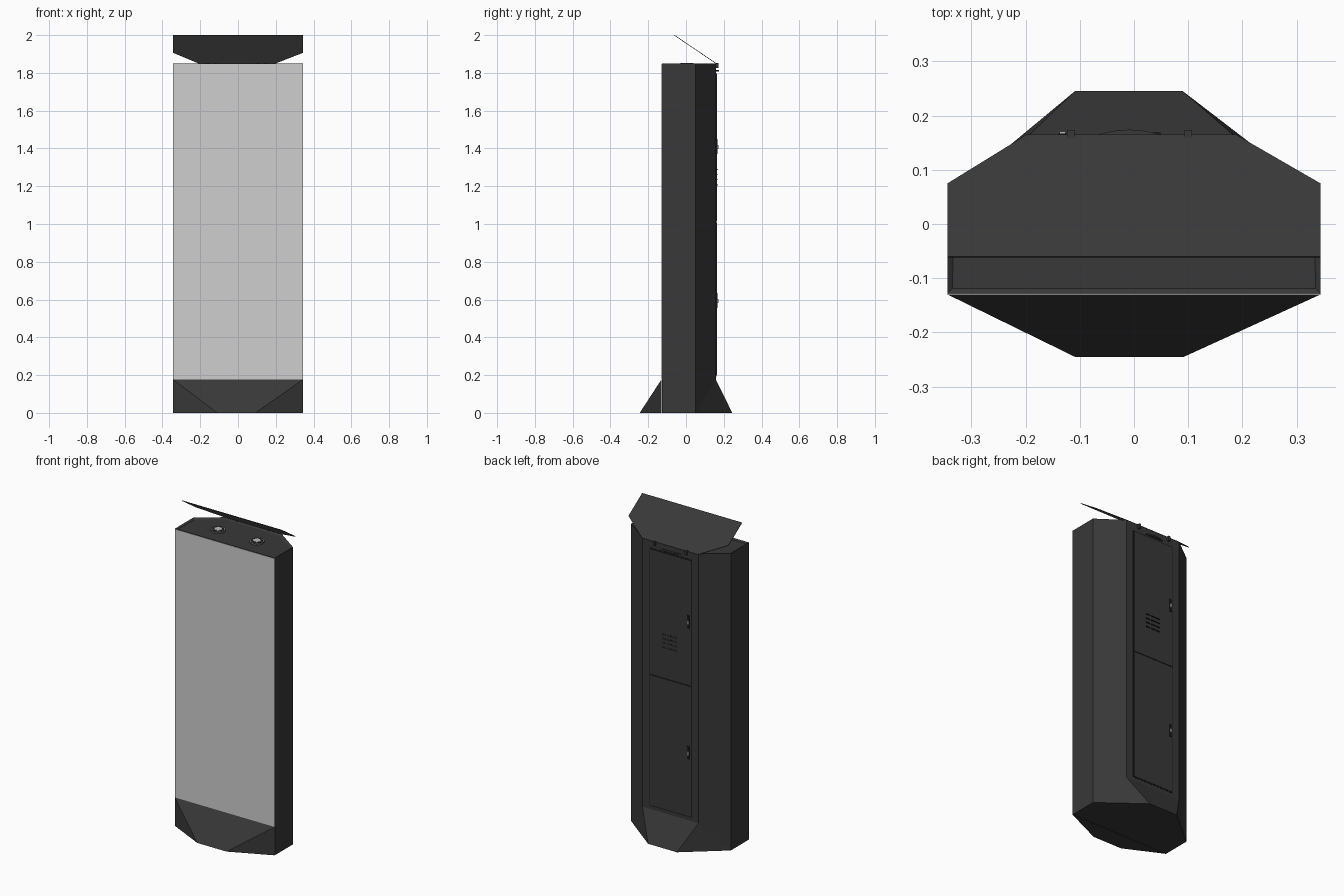
import bpy, bmesh, math
from mathutils import Vector

old = bpy.data.objects.get("Cube")
if old:
    bpy.data.objects.remove(old, do_unlink=True)


def material(name, value):
    m = bpy.data.materials.new(name)
    m.use_nodes = True
    color = (value, value, value, 1)
    m.diffuse_color = color
    m.node_tree.nodes["Principled BSDF"].inputs["Base Color"].default_value = color
    return m


CASE = material("charcoal_metal", 0.04)
SEAM = material("black_seam", 0.012)
SCREEN = material("light_grey_screen", 0.62)
UNDER = material("mid_grey_lining", 0.15)
STEEL = material("pale_steel", 0.5)


def finish(name, bm, *mats):
    bmesh.ops.recalc_face_normals(bm, faces=bm.faces)
    mesh = bpy.data.meshes.new(name)
    bm.to_mesh(mesh)
    bm.free()
    for m in mats:
        mesh.materials.append(m)
    ob = bpy.data.objects.new(name, mesh)
    bpy.context.collection.objects.link(ob)
    return ob


def extrude(name, points, offset, *mats):
    """Solid made by sweeping a flat outline along an offset."""
    bm = bmesh.new()
    face = bm.faces.new([bm.verts.new(p) for p in points])
    new = bmesh.ops.extrude_face_region(bm, geom=[face])["geom"]
    bmesh.ops.translate(bm, vec=offset, verts=[v for v in new if isinstance(v, bmesh.types.BMVert)])
    return finish(name, bm, *mats)


def box(name, x, y, z, mat):
    outline = [(x[0], y[0], z[0]), (x[1], y[0], z[0]), (x[1], y[1], z[0]), (x[0], y[1], z[0])]
    return extrude(name, outline, (0, 0, z[1] - z[0]), mat)


def hull(name, points, mat):
    bm = bmesh.new()
    for p in points:
        bm.verts.new(p)
    bmesh.ops.convex_hull(bm, input=bm.verts)
    bmesh.ops.dissolve_limit(bm, angle_limit=0.01, verts=bm.verts, edges=bm.edges)
    return finish(name, bm, mat)


def cylinder(name, x, y, z0, z1, radius, mat, sides=32):
    bm = bmesh.new()
    bmesh.ops.create_cone(bm, cap_ends=True, segments=sides, radius1=radius,
                          radius2=radius, depth=z1 - z0)
    bmesh.ops.translate(bm, vec=(x, y, (z0 + z1) / 2), verts=bm.verts)
    return finish(name, bm, mat)


W, FRONT, CHAMFER, BACK, TOP = 0.344, -0.128, 0.05, 0.16, 1.85
BACK_L, BACK_R = 0.188, -0.198

# Cabinet body with a shallow recessed top
body = extrude("cabinet_body",
               [(-W, FRONT, 0), (W, FRONT, 0), (W, CHAMFER, 0), (BACK_L, BACK, 0),
                (BACK_R, BACK, 0), (-W, CHAMFER, 0)], (0, 0, TOP), CASE)
bm = bmesh.new()
bm.from_mesh(body.data)
top = [f for f in bm.faces if f.normal.z > 0.9]
bmesh.ops.inset_region(bm, faces=top, thickness=0.013)
bmesh.ops.translate(bm, vec=(0, 0, -0.008), verts=top[0].verts)
bm.to_mesh(body.data)
bm.free()

# Front screen
box("front_screen", (-W, W), (FRONT - 0.003, FRONT), (0.177, TOP - 0.002), SCREEN)

# Sloped feet, front and back
hull("front_foot", [(s * W, FRONT - 0.002, z) for s in (-1, 1) for z in (0, 0.177)]
     + [(-0.109, -0.245, 0), (0.092, -0.245, 0)], CASE)
hull("back_foot", [(BACK_L, BACK, 0.172), (BACK_R, BACK, 0.172), (W, CHAMFER, 0),
                   (-W, CHAMFER, 0), (0.09, 0.245, 0), (-0.109, 0.245, 0)], CASE)

# Tilted lid, lined underneath
slope = -0.152 / 0.225
outline = [(-W, -0.06), (W, -0.06), (W, 0.075), (BACK_L, 0.165), (BACK_R, 0.165), (-W, 0.075)]
normal = Vector((0, -slope, 1)).normalized()
lid = extrude("lid", [(x, y, 2 + slope * (y + 0.06)) for x, y in outline],
              normal * -0.003, CASE, UNDER)
for p in lid.data.polygons:
    if p.normal.dot(normal) < -0.9:
        p.material_index = 1

# Lid hinges
for i, x in enumerate((-0.117, 0.1)):
    box(f"hinge_{i + 1}", (x - 0.007, x + 0.007), (BACK - 0.005, 0.173), (1.825, 1.853), CASE)

# Bowed grip below the hinges
arc = [(-0.009 + 0.075 * t / 6, BACK + 0.014 * math.cos(t / 6 * math.pi / 2)) for t in range(-6, 7)]
extrude("bowed_grip", [(x, y, 1.807) for x, y in arc], (0, 0, 0.008), CASE)

# Back doors standing on a dark seam plate
DL, DR = 0.14, -0.154
box("door_seam", (DR, DL), (BACK - 0.01, BACK + 0.001), (0.193, 1.8), SEAM)
for name, z in (("lower_door", (0.2, 1.009)), ("upper_door", (1.017, 1.793))):
    box(name, (DR + 0.006, DL - 0.006), (BACK - 0.008, BACK + 0.003), z, CASE)

# Door handles
for name, z in (("lower", 0.595), ("upper", 1.41)):
    box(name + "_handle_plate", (-0.139, -0.124), (BACK, BACK + 0.007), (z - 0.04, z + 0.04), SEAM)
    box(name + "_latch", (-0.137, -0.126), (BACK, BACK + 0.011), (z - 0.014, z + 0.008), STEEL)

# Ventilation louvres
for col in range(3):
    for row in range(4):
        x, z = -0.05 + col * 0.036, 1.205 + row * 0.027
        extrude(f"louvre_{col + 1}_{row + 1}",
                [(x, BACK, z), (x, BACK + 0.009, z), (x, BACK + 0.003, z + 0.01)],
                (0.027, 0, 0), SEAM)

# Round fans in the top
for i, x in enumerate((-0.14, 0.127)):
    n, y = i + 1, 0.005
    cylinder(f"fan_ring_{n}", x, y, 1.835, 1.85, 0.042, UNDER)
    cylinder(f"fan_gap_{n}", x, y, 1.835, 1.851, 0.034, SEAM)
    cylinder(f"fan_hub_{n}", x, y, 1.835, 1.853, 0.022, STEEL)
    for k in range(6):
        a = k * math.tau / 6
        c, s = math.cos(a), math.sin(a)
        extrude(f"fan_spoke_{n}_{k + 1}",
                [(x + c * r - s * w, y + s * r + c * w, 1.84)
                 for r, w in ((0.015, -0.003), (0.037, -0.003), (0.037, 0.003), (0.015, 0.003))],
                (0, 0, 0.0125), UNDER)
